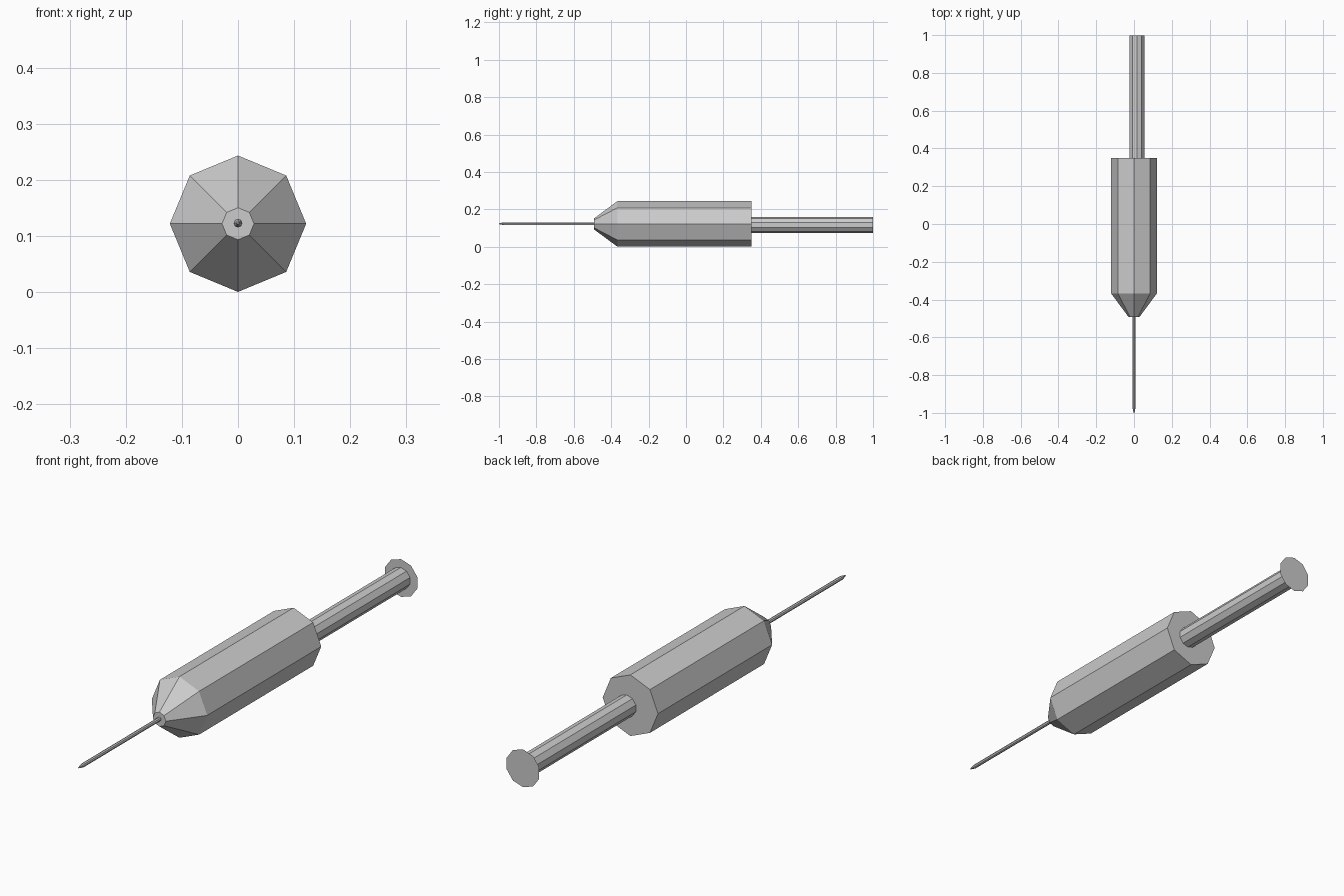
import bpy, bmesh
from math import sin, cos, pi

if "Cube" in bpy.data.objects:
    bpy.data.objects.remove(bpy.data.objects["Cube"])


def lathe(name, profile, sides, cx, cz):
    """Sweep (y, radius) rings along the y axis, first vertex pointing up, ends capped."""
    bm = bmesh.new()
    rings = []
    for y, r in profile:
        rings.append([bm.verts.new((cx + r * sin(2 * pi * i / sides), y,
                                    cz + r * cos(2 * pi * i / sides)))
                      for i in range(sides)])
    for a, b in zip(rings, rings[1:]):
        for i in range(sides):
            j = (i + 1) % sides
            bm.faces.new((a[i], a[j], b[j], b[i]))
    bm.faces.new(rings[0])
    if len(rings) > 1:
        bm.faces.new(rings[-1])
    bmesh.ops.recalc_face_normals(bm, faces=bm.faces[:])
    mesh = bpy.data.meshes.new(name)
    bm.to_mesh(mesh)
    bm.free()
    obj = bpy.data.objects.new(name, mesh)
    bpy.context.collection.objects.link(obj)
    return obj


AXIS_Z = 0.122
ROD_X, ROD_Z = 0.016, 0.117

# Eight-sided barrel with tapered nose
lathe("barrel", [(-0.493, 0.0285), (-0.367, 0.1215), (0.349, 0.1215)], 8, 0, AXIS_Z)

# Thin needle with a short pointed tip
lathe("needle", [(-1.0, 0.002), (-0.975, 0.0078), (-0.493, 0.0078)], 8, 0, AXIS_Z + 0.001)

# Ten-sided plunger rod, slightly off the barrel axis
lathe("plunger_rod", [(0.349, 0.0425), (0.999, 0.0425)], 10, ROD_X, ROD_Z)

# Paper-thin thumb disc at the end of the rod
disc = lathe("thumb_disc", [(1.0, 0.075)], 10, ROD_X, ROD_Z)
if disc.data.polygons[0].normal.y < 0:
    disc.data.flip_normals()
